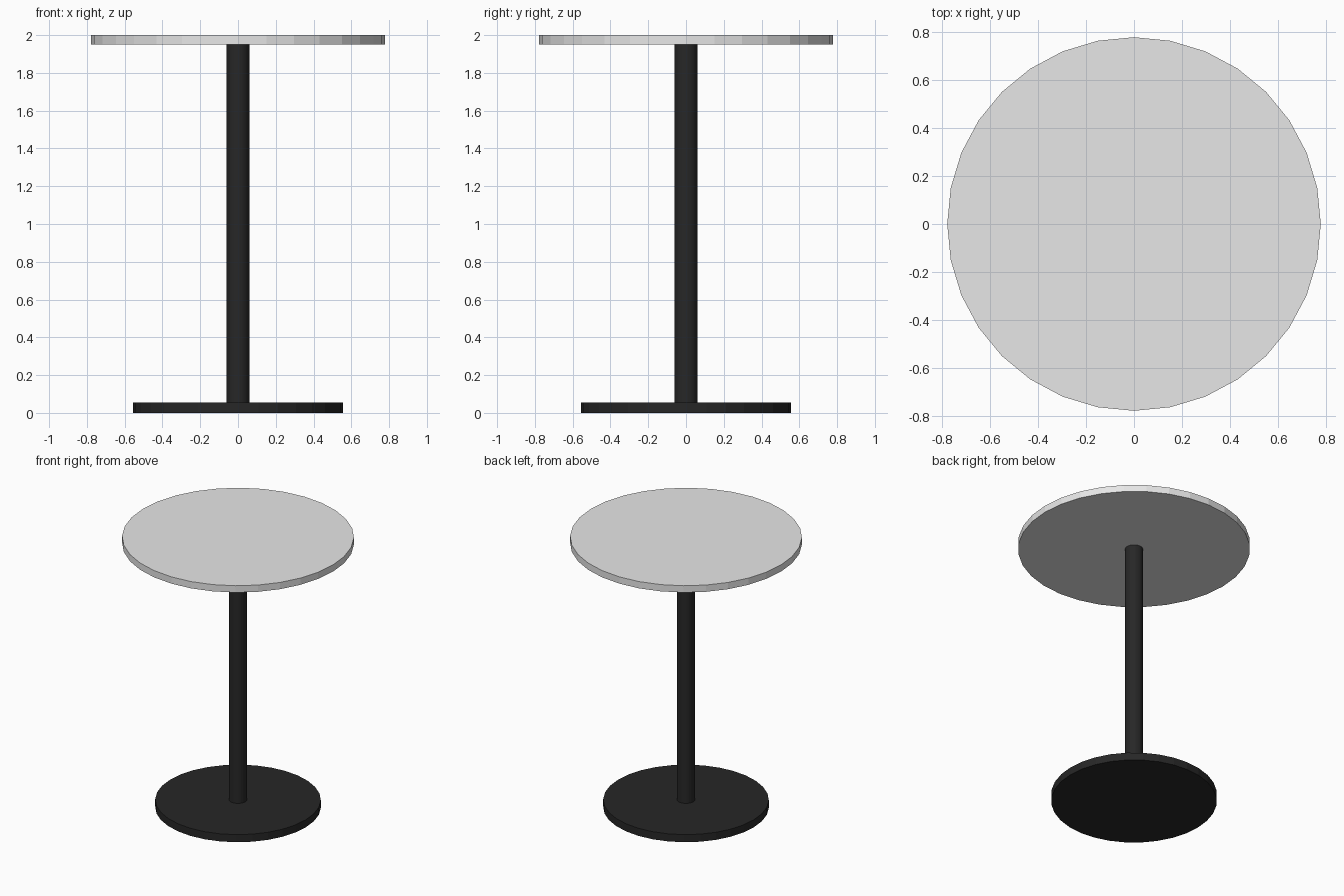
import bpy

if "Cube" in bpy.data.objects:
    bpy.data.objects.remove(bpy.data.objects["Cube"], do_unlink=True)


def material(name, color):
    mat = bpy.data.materials.new(name)
    mat.use_nodes = True
    mat.diffuse_color = color
    mat.node_tree.nodes["Principled BSDF"].inputs["Base Color"].default_value = color
    return mat


def disc(name, radius, bottom, top, mat):
    bpy.ops.mesh.primitive_cylinder_add(
        vertices=32, radius=radius, depth=top - bottom,
        location=(0, 0, (bottom + top) / 2))
    obj = bpy.context.object
    obj.name = name
    obj.data.materials.append(mat)
    return obj


light_grey = material("light grey", (0.8, 0.8, 0.8, 1))
black = material("black", (0.02, 0.02, 0.02, 1))

# Round foot, central post and round top
disc("base_plate", 0.555, 0, 0.056, black)
disc("post", 0.06, 0.056, 1.95, black)
disc("table_top", 0.777, 1.95, 2, light_grey)
